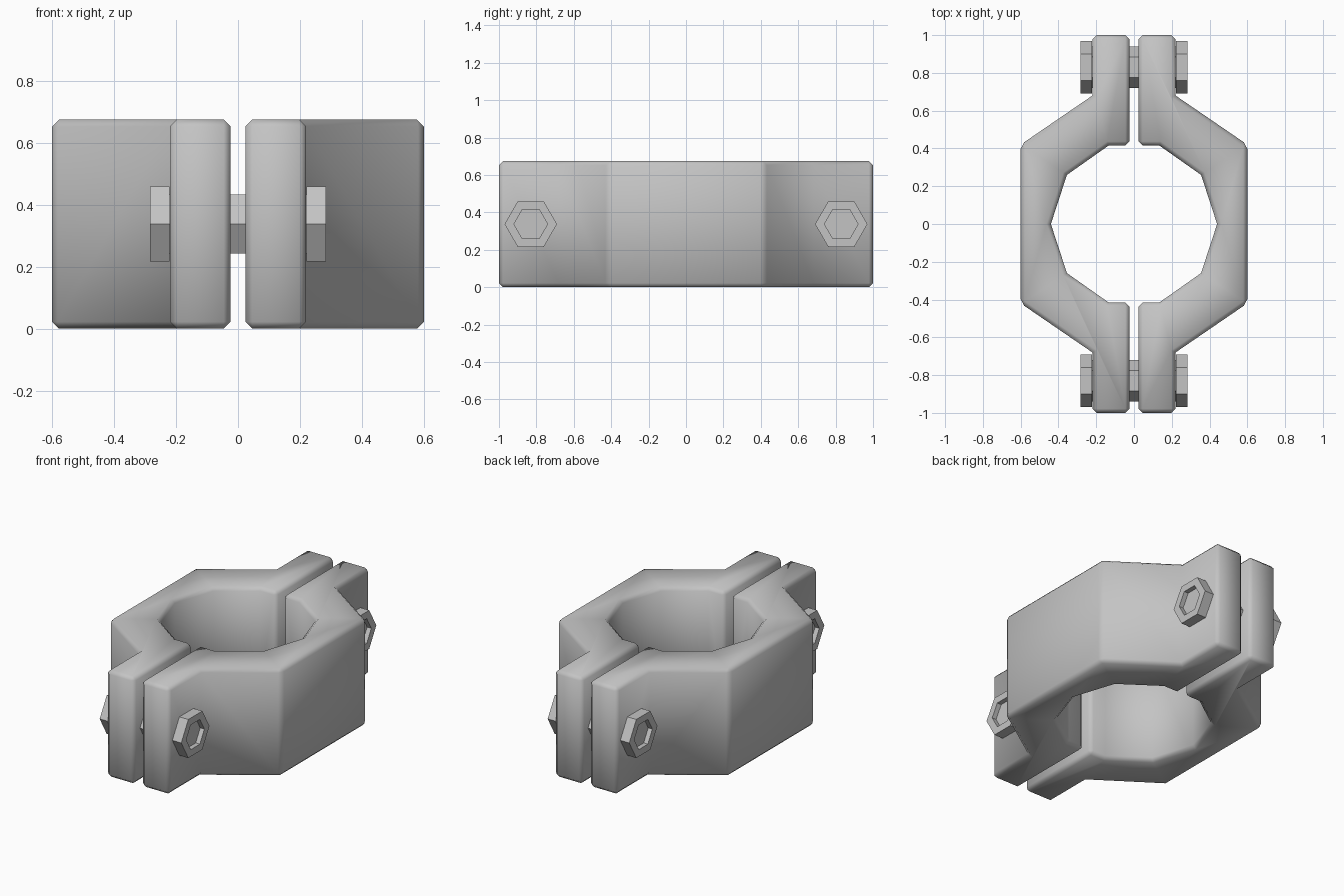
import bpy, bmesh, math

cube = bpy.data.objects.get("Cube")
if cube:
    bpy.data.objects.remove(cube, do_unlink=True)

HEIGHT = 0.675
BOLT_Y = 0.83

steel = bpy.data.materials.new("grey steel")
steel.use_nodes = True
steel.diffuse_color = (0.55, 0.55, 0.55, 1)
steel.node_tree.nodes["Principled BSDF"].inputs["Base Color"].default_value = (0.55, 0.55, 0.55, 1)


def make_object(name, bm, smooth_angle=None):
    bmesh.ops.recalc_face_normals(bm, faces=bm.faces)
    mesh = bpy.data.meshes.new(name)
    bm.to_mesh(mesh)
    bm.free()
    mesh.materials.append(steel)
    obj = bpy.data.objects.new(name, mesh)
    bpy.context.collection.objects.link(obj)
    if smooth_angle:
        bpy.ops.object.select_all(action="DESELECT")
        obj.select_set(True)
        bpy.context.view_layer.objects.active = obj
        bpy.ops.object.shade_smooth_by_angle(angle=math.radians(smooth_angle))
    return obj


def clamp_half(name, side):
    """Half collar with a flange at each end, chamfered on its convex edges."""
    # Back half of the outline, from the bore round to the outer wall
    quarter = [(0.44, 0), (0.355, 0.26), (0.135, 0.415), (0.024, 0.415),
               (0.024, 1), (0.22, 1), (0.22, 0.68), (0.6, 0.42)]
    outline = quarter + [(x, -y) for x, y in reversed(quarter[1:])]
    bm = bmesh.new()
    base = bm.faces.new([bm.verts.new((side * x, y, 0)) for x, y in outline])
    grown = bmesh.ops.extrude_face_region(bm, geom=[base])["geom"]
    top = [v for v in grown if isinstance(v, bmesh.types.BMVert)]
    bmesh.ops.translate(bm, verts=top, vec=(0, 0, HEIGHT))
    bmesh.ops.recalc_face_normals(bm, faces=bm.faces)
    sharp = [e for e in bm.edges if e.calc_face_angle_signed() > math.radians(45)]
    bmesh.ops.bevel(bm, geom=sharp, offset=0.022, segments=1,
                    affect="EDGES", clamp_overlap=True)
    return make_object(name, bm, 50)


def hex_bolt(name, y):
    """Six-sided bolt along x with a socketed head at both ends."""
    # Distance from the middle and radius, from the shaft out to the socket floor
    steps = [(0.222, 0.11), (0.222, 0.14), (0.284, 0.14), (0.284, 0.09), (0.255, 0.09)]
    profile = [(-x, r) for x, r in reversed(steps)] + steps
    bm = bmesh.new()
    rings = []
    for x, r in profile:
        rings.append([bm.verts.new((x, y + r * math.cos(a * math.pi / 3),
                                    HEIGHT / 2 + r * math.sin(a * math.pi / 3)))
                      for a in range(6)])
    for a, b in zip(rings, rings[1:]):
        for i in range(6):
            j = (i + 1) % 6
            bm.faces.new((a[i], a[j], b[j], b[i]))
    bm.faces.new(rings[0])
    bm.faces.new(rings[-1])
    return make_object(name, bm)


# Two mirrored halves, held by a bolt through each pair of flanges
for name, side in (("left", 1), ("right", -1)):
    clamp_half(name + "_clamp_half", side)
for name, side in (("front", -1), ("back", 1)):
    hex_bolt(name + "_bolt", side * BOLT_Y)
